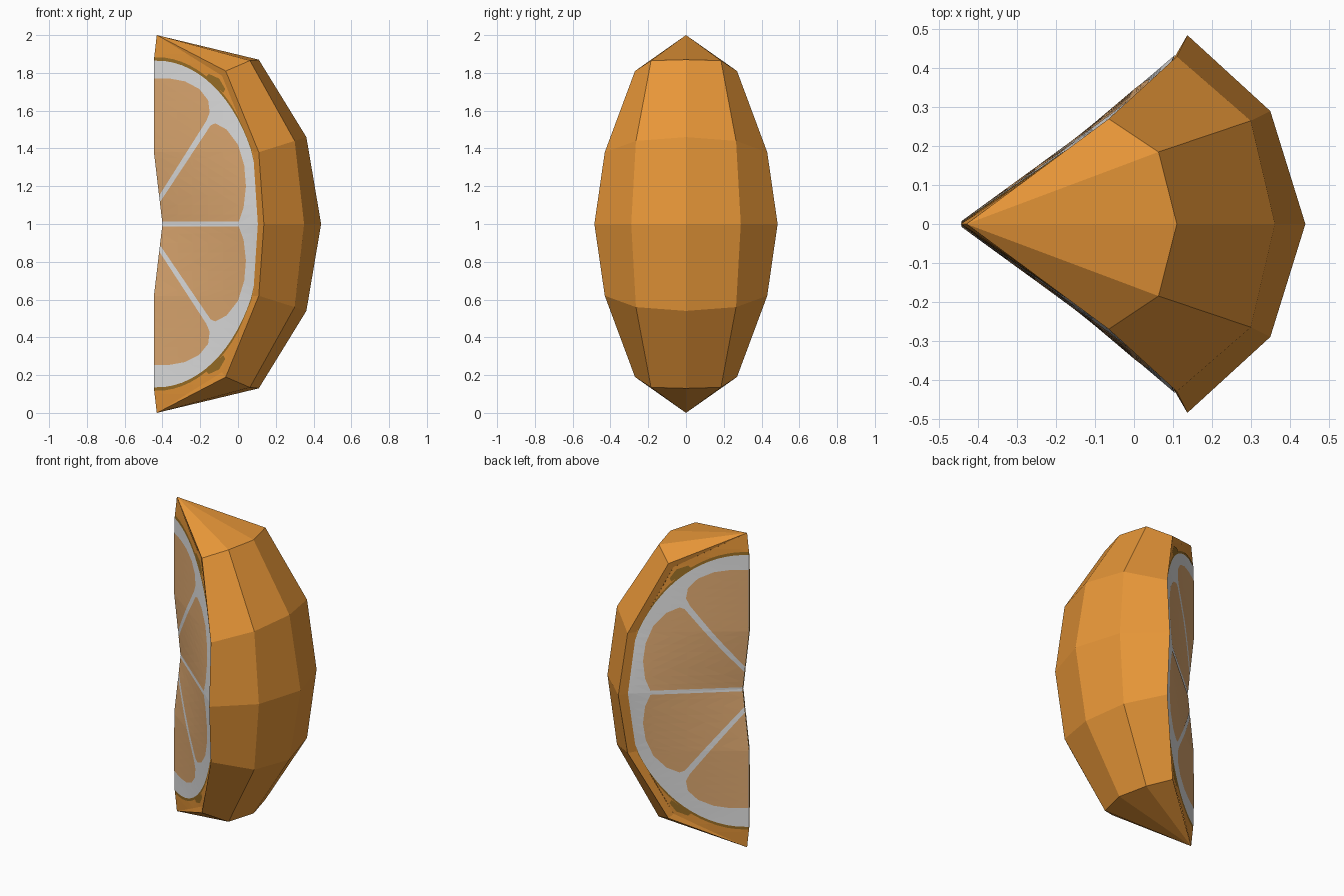
import bpy, bmesh, math

if "Cube" in bpy.data.objects:
    bpy.data.objects.remove(bpy.data.objects["Cube"])


def material(name, rgb):
    m = bpy.data.materials.new(name)
    lin = [((c / 255 + 0.055) / 1.055) ** 2.4 for c in rgb]
    m.diffuse_color = (*lin, 1)
    m.use_nodes = True
    m.node_tree.nodes["Principled BSDF"].inputs["Base Color"].default_value = m.diffuse_color
    return m


ORANGE = material("peel orange", (235, 153, 57))
OLIVE = material("inner peel brown", (156, 112, 38))
PITH = material("pith white", (228, 228, 228))
FLESH = material("flesh orange", (226, 172, 115))


def lerp_table(table, t):
    for (t0, v0), (t1, v1) in zip(table, table[1:]):
        if t <= t1:
            return v0 + (v1 - v0) * (t - t0) / (t1 - t0)
    return table[-1][1]


# Core edge, slope and rim of the cut surface, by height from the middle
CORE = [(0, -0.40), (0.38, -0.445), (0.87, -0.445), (1, -0.43)]
SLOPE = [(0, 0.851), (0.38, 0.728), (0.81, 0.68), (1, 0.68)]
RIM = [(0, 0.105), (0.38, 0.08), (0.785, -0.085), (1, -0.43)]


def core(z):
    return lerp_table(CORE, abs(z - 1))


def cut_y(x, z):
    return max(0, x - core(z)) * lerp_table(SLOPE, abs(z - 1))


def finish(bm, name, mat):
    me = bpy.data.meshes.new(name)
    bm.to_mesh(me)
    bm.free()
    me.materials.append(mat)
    ob = bpy.data.objects.new(name, me)
    bpy.context.collection.objects.link(ob)
    return ob


# Peel: meridians swept between two poles, ending in a narrow wall at each cut
rim = [(x, 1 + h) for h, x in RIM[:3]]
inner = [(x, cut_y(x, z), z) for x, z in rim]
edge = [(0.137, 0.485, 1), (0.11, 0.43, 1.38), (-0.065, 0.27, 1.81)]
side = [(0.35, 0.29, 1), (0.30, 0.265, 1.44), (0.063, 0.185, 1.865)]
back = [(0.44, 0, 1), (0.362, 0, 1.46), (0.11, 0, 1.87)]


def flip(m):
    return [(x, -y, z) for x, y, z in m]


bm = bmesh.new()
top = bm.verts.new((-0.43, 0, 2))
bottom = bm.verts.new((-0.43, 0, 0))
columns = []
for m in (flip(inner), flip(edge), flip(side), back, side, edge, inner):
    column = m[::-1] + [(x, y, 2 - z) for x, y, z in m[1:]]
    columns.append([bm.verts.new(p) for p in column])
for a, b in zip(columns, columns[1:]):
    bm.faces.new((top, a[0], b[0]))
    bm.faces.new((bottom, b[-1], a[-1]))
    for i in range(len(a) - 1):
        bm.faces.new((a[i], a[i + 1], b[i + 1], b[i]))
finish(bm, "peel", ORANGE)


# Cut surface layers: an x,z outline sliced into a grid and bent onto the cut
def sheet(name, outlines, mat, lift):
    for sign, label in ((-1, "front"), (1, "back")):
        bm = bmesh.new()
        for pts in outlines:
            bm.faces.new([bm.verts.new((x, 0, z)) for x, z in pts])
        cuts = [((0, 0, 0.05 * i), (0, 0, 1)) for i in range(1, 40)]
        cuts += [((0, 0, z), (0, 0, 1)) for z in (0.62, 1.38)]
        cuts += [((0.08 * i, 0, 0), (1, 0, 0)) for i in range(-5, 2)]
        for co, no in cuts:
            bmesh.ops.bisect_plane(bm, geom=bm.verts[:] + bm.edges[:] + bm.faces[:],
                                   plane_co=co, plane_no=no)
        bmesh.ops.triangulate(bm, faces=bm.faces[:])
        for v in bm.verts:
            v.co.y = sign * (cut_y(v.co.x, v.co.z) + lift)
        bm.normal_update()
        for f in bm.faces:
            if f.normal.y * sign < 0:
                f.normal_flip()
        finish(bm, label + "_" + name, mat)


def mirrored(pts, scale=1.0):
    return [(x, 1 - scale * (z - 1)) for x, z in pts]


def half_ellipse(a, h):
    pts = [(core(z), z) for z in (1 - h, 0.62, 1, 1.38, 1 + h)]
    for i in range(1, 40):
        t = math.pi * (0.5 - i / 40)
        z = 1 + h * math.sin(t)
        pts.append((min(-0.43 + a * math.cos(t), lerp_table(RIM, abs(z - 1))), z))
    return pts


base = ([(core(z), z) for z in (0, 0.13, 0.62, 1, 1.38, 1.87, 2)]
        + rim[::-1] + mirrored(rim[1:]))
patch = [(-0.17, 1.78), (-0.155, 1.795), (-0.1, 1.77), (-0.068, 1.715),
         (-0.078, 1.695), (-0.12, 1.735)]
sheet("cut_peel", [base], ORANGE, 0.0)
sheet("cut_inner_peel", [half_ellipse(0.563, 0.883)], OLIVE, 0.002)
sheet("inner_peel_patches", [patch, mirrored(patch)], OLIVE, 0.003)
sheet("cut_pith", [half_ellipse(0.56, 0.865)], PITH, 0.004)

# Flesh segments: two upper outlines, mirrored below
outer = [(-0.445, 1.38), (-0.445, 1.77), (-0.36, 1.77), (-0.28, 1.755), (-0.205, 1.715),
         (-0.158, 1.655), (-0.15, 1.59), (-0.168, 1.545), (core(1.15), 1.15)]
middle = [(core(1.115), 1.115), (-0.145, 1.522), (-0.12, 1.533), (-0.06, 1.50), (0, 1.42),
          (0.033, 1.31), (0.042, 1.2), (0.03, 1.09), (0.005, 1.013), (core(1.013), 1.013)]
segments = [outer, middle]
lower = [mirrored(s, 0.968) for s in segments]
for s in lower:
    for i in (0, -1):
        s[i] = (core(s[i][1]), s[i][1])
sheet("flesh_segments", segments + lower, FLESH, 0.006)
